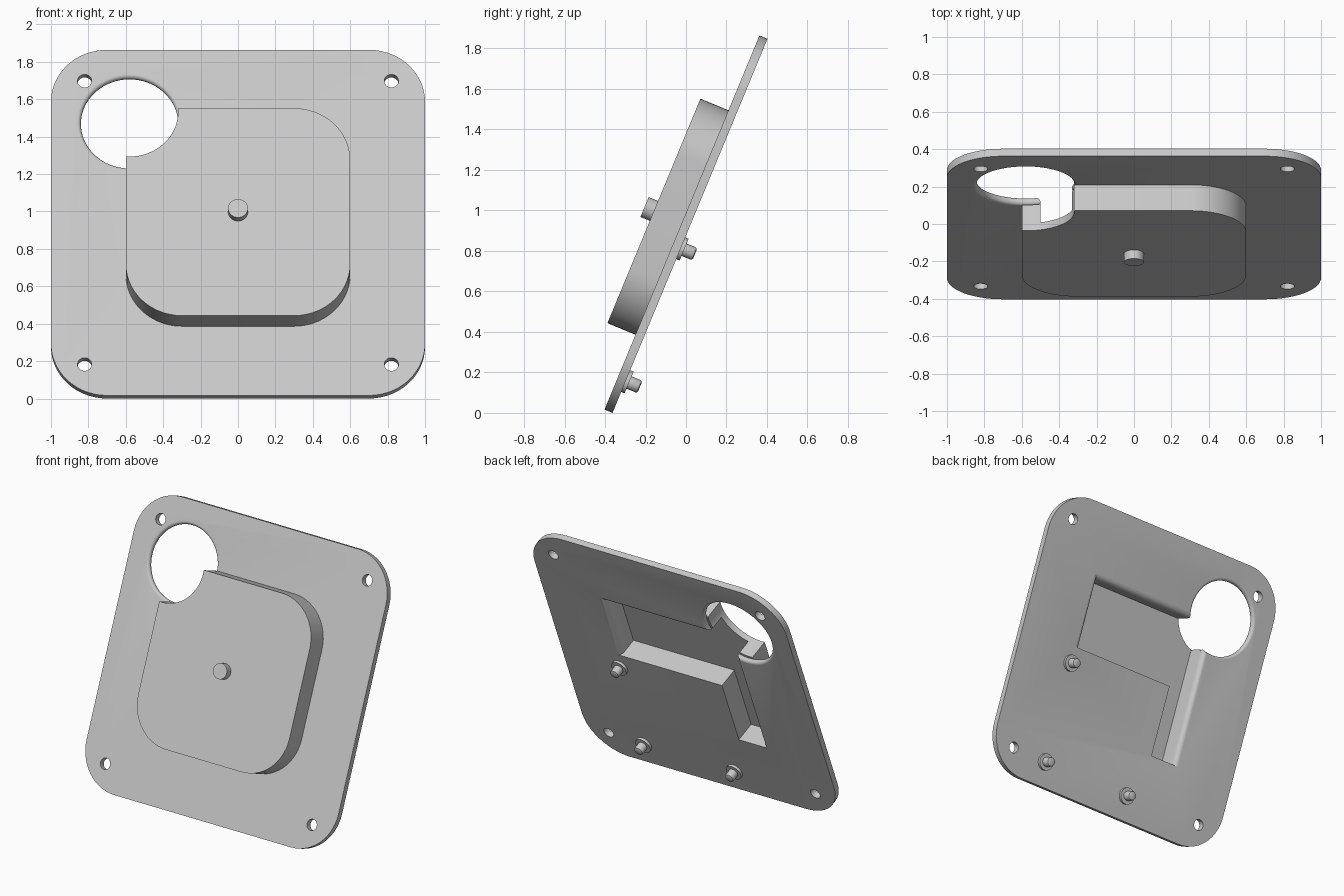
import bpy, bmesh, math
from mathutils import Matrix

cube = bpy.data.objects.get("Cube")
if cube:
    bpy.data.objects.remove(cube, do_unlink=True)

THICK, RISE, TILT = 0.043, 0.15, math.radians(22.5)
# Local frame: x across, y up the plate, z out of the front face
PLACE = (Matrix.Translation((0, -THICK / 2 * math.cos(TILT), math.cos(TILT) + THICK * math.sin(TILT)))
         @ Matrix.Rotation(math.pi / 2 - TILT, 4, 'X'))

grey = bpy.data.materials.new("light_grey")
grey.use_nodes = True
grey.diffuse_color = (0.58, 0.58, 0.58, 1)
grey.node_tree.nodes["Principled BSDF"].inputs["Base Color"].default_value = grey.diffuse_color


def loft(name, sections):
    """Solid through (outline, z) sections of equal point count."""
    bm = bmesh.new()
    rings = [[bm.verts.new((x, y, z)) for x, y in outline] for outline, z in sections]
    for a, b in zip(rings, rings[1:]):
        for i in range(len(a)):
            j = (i + 1) % len(a)
            bm.faces.new((a[i], a[j], b[j], b[i]))
    bm.faces.new(rings[0][::-1])
    bm.faces.new(rings[-1])
    bmesh.ops.recalc_face_normals(bm, faces=bm.faces)
    mesh = bpy.data.meshes.new(name)
    bm.to_mesh(mesh)
    bm.free()
    mesh.materials.append(grey)
    obj = bpy.data.objects.new(name, mesh)
    bpy.context.collection.objects.link(obj)
    return obj


def circle(x, y, r, n=32):
    return [(x + r * math.cos(2 * math.pi * i / n), y + r * math.sin(2 * math.pi * i / n)) for i in range(n)]


def rounded_square(half, r, n=14):
    pts = []
    for q, (sx, sy) in enumerate(((1, 1), (-1, 1), (-1, -1), (1, -1))):
        for i in range(n + 1):
            a = math.pi / 2 * (q + i / n)
            pts.append((sx * (half - r) + r * math.cos(a), sy * (half - r) + r * math.sin(a)))
    return pts


def lip(radius, steps=6):
    """Quarter-round as (outward offset, depth) pairs."""
    arc = [math.pi / 2 * i / steps for i in range(steps + 1)]
    return [(radius * (1 - math.sin(t)), radius * (1 - math.cos(t))) for t in arc]


def combine(target, other, operation):
    other.hide_render = True
    mod = target.modifiers.new("combine", 'BOOLEAN')
    mod.operation, mod.object, mod.solver = operation, other, 'EXACT'
    bpy.context.view_layer.objects.active = target
    bpy.ops.object.modifier_apply(modifier=mod.name)
    bpy.data.objects.remove(other, do_unlink=True)


def finish(obj):
    obj.matrix_world = PLACE
    bpy.ops.object.select_all(action='DESELECT')
    obj.select_set(True)
    bpy.context.view_layer.objects.active = obj
    bpy.ops.object.shade_smooth_by_angle(angle=math.radians(30))


# Plate with the raised pad
plate = loft("plate", [(rounded_square(1, 0.3), -THICK), (rounded_square(1, 0.3), 0)])
pad = loft("pad", [(rounded_square(0.6, 0.3), -0.02), (rounded_square(0.6, 0.3), RISE)])
combine(plate, pad, 'UNION')

# L-shaped pocket in the back with rounded outer lips


def pocket_outline(e):
    o = 0.5 + e
    return [(-o, -0.5), (-0.3, -0.5), (-0.3, 0), (o, 0), (o, o), (-o, o)]


sections = [(pocket_outline(0.035), -THICK - 0.02)]
sections += [(pocket_outline(e), d - THICK) for e, d in lip(0.035)]
sections += [(pocket_outline(0), RISE - THICK)]
combine(plate, loft("pocket_cutter", sections), 'DIFFERENCE')

# Large round opening, softened on both faces of the plate


def opening(e):
    return circle(-0.58, 0.58, 0.26 + e, 64)


soft = lip(0.02)
sections = [(opening(0.02), -THICK - 0.02)]
sections += [(opening(e), d - THICK) for e, d in soft]
sections += [(opening(e), -d) for e, d in reversed(soft)]
sections += [(opening(0), 0.001), (opening(0), RISE + 0.05)]
combine(plate, loft("opening_cutter", sections), 'DIFFERENCE')

# Corner screw holes
for sx in (-1, 1):
    for sy in (-1, 1):
        ring = circle(sx * 0.82, sy * 0.82, 0.038)
        combine(plate, loft("hole_cutter", [(ring, -0.1), (ring, 0.1)]), 'DIFFERENCE')
finish(plate)

# Knob on the pad
knob = circle(0, 0, 0.053)
finish(loft("front_knob", [(knob, RISE - 0.01), (knob, RISE + 0.05)]))

# Flanged pegs on the back
for name, x, y in (("upper", 0.54, -0.12), ("lower_left", 0.54, -0.83), ("lower_right", -0.18, -0.83)):
    profile = ((0.058, -0.01), (0.058, 0.018), (0.033, 0.018), (0.033, 0.065), (0.03, 0.072), (0.022, 0.076))
    finish(loft(name + "_back_peg", [(circle(x, y, r), -THICK - h) for r, h in profile]))
